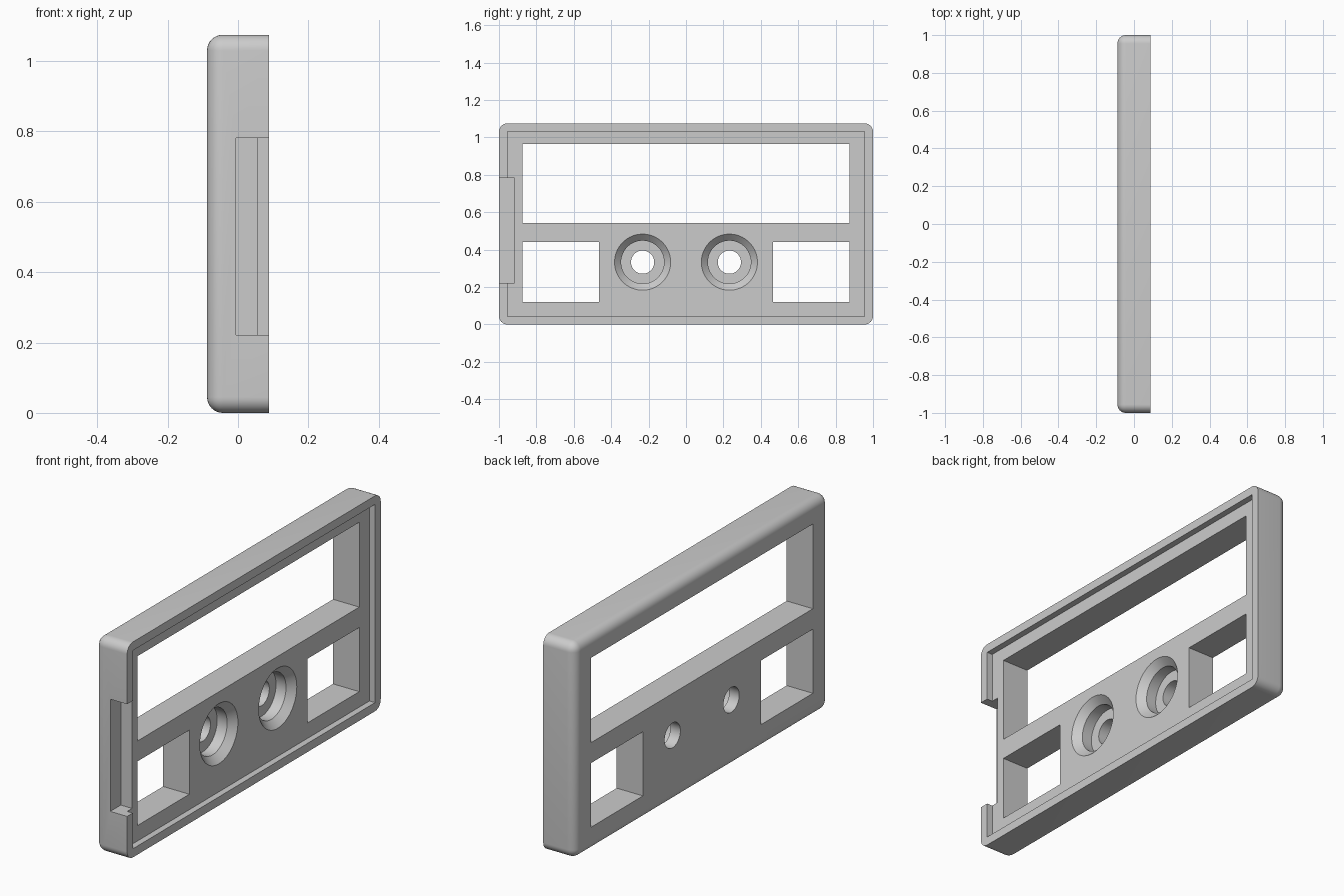
import bpy, bmesh, math
from mathutils import Matrix

cube = bpy.data.objects.get("Cube")
if cube:
    bpy.data.objects.remove(cube, do_unlink=True)

BACK, FRONT, FLOOR = -0.088, 0.088, 0.057
HEIGHT = 1.075

grey = bpy.data.materials.new("plain_grey")
grey.use_nodes = True
colour = (0.6, 0.6, 0.6, 1)
grey.diffuse_color = colour
grey.node_tree.nodes["Principled BSDF"].inputs["Base Color"].default_value = colour


def add_object(name, bm):
    bmesh.ops.recalc_face_normals(bm, faces=bm.faces)
    mesh = bpy.data.meshes.new(name)
    bm.to_mesh(mesh)
    bm.free()
    mesh.materials.append(grey)
    ob = bpy.data.objects.new(name, mesh)
    bpy.context.collection.objects.link(ob)
    return ob


def box(x, y, z):
    """Box from three (low, high) ranges."""
    bm = bmesh.new()
    ranges = (x, y, z)
    centre = [(a + b) / 2 for a, b in ranges]
    size = [b - a for a, b in ranges]
    bmesh.ops.create_cube(bm, size=1, matrix=Matrix.Translation(centre) @ Matrix.Diagonal((*size, 1)))
    return bm


def cut(target, name, bm):
    cutter = add_object(name, bm)
    cutter.hide_render = True
    mod = target.modifiers.new(name, 'BOOLEAN')
    mod.operation = 'DIFFERENCE'
    mod.solver = 'EXACT'
    mod.object = cutter
    bpy.context.view_layer.objects.active = target
    bpy.ops.object.modifier_apply(modifier=name)
    bpy.data.objects.remove(cutter, do_unlink=True)


def screw_hole(y, z):
    """Countersunk stepped hole, revolved about the x direction."""
    bm = bmesh.new()
    profile = [(-0.2, 0), (-0.2, 0.062), (-0.033, 0.062), (-0.033, 0.115),
               (0.022, 0.115), (FLOOR, 0.15), (0.2, 0.15), (0.2, 0)]
    verts = [bm.verts.new((x, y + r, z)) for x, r in profile]
    edges = [bm.edges.new(pair) for pair in zip(verts, verts[1:])]
    bmesh.ops.spin(bm, geom=verts + edges, cent=(0, y, z), axis=(1, 0, 0),
                   angle=math.tau, steps=64)
    bmesh.ops.remove_doubles(bm, verts=bm.verts, dist=0.0001)
    return bm


# Shell with rounded corners and a rounded back rim; front rim stays sharp
bm = box((BACK, FRONT), (-1, 1), (0, HEIGHT))
rounded = [e for e in bm.edges if any(v.co.x < 0 for v in e.verts)]
bmesh.ops.bevel(bm, geom=rounded, offset=0.045, segments=8, profile=0.5, affect='EDGES')
plate = add_object("cover_plate", bm)

# Shallow recess inside the front rim
cut(plate, "recess", box((FLOOR, 0.2), (-0.955, 0.955), (0.043, 1.032)))

# Wide upper window and the pair of small lower windows
cut(plate, "upper_window", box((-0.2, 0.2), (-0.875, 0.875), (0.542, 0.965)))
for side in (-1, 1):
    span = sorted((side * 0.465, side * 0.875))
    cut(plate, "lower_window", box((-0.2, 0.2), span, (0.12, 0.44)))
    cut(plate, "screw_hole", screw_hole(side * 0.232, 0.333))

# Notch in one end
cut(plate, "end_notch", box((-0.005, 0.2), (-1.1, -0.917), (0.222, 0.782)))

plate.select_set(True)
bpy.context.view_layer.objects.active = plate
bpy.ops.object.shade_smooth_by_angle(angle=math.radians(30))
